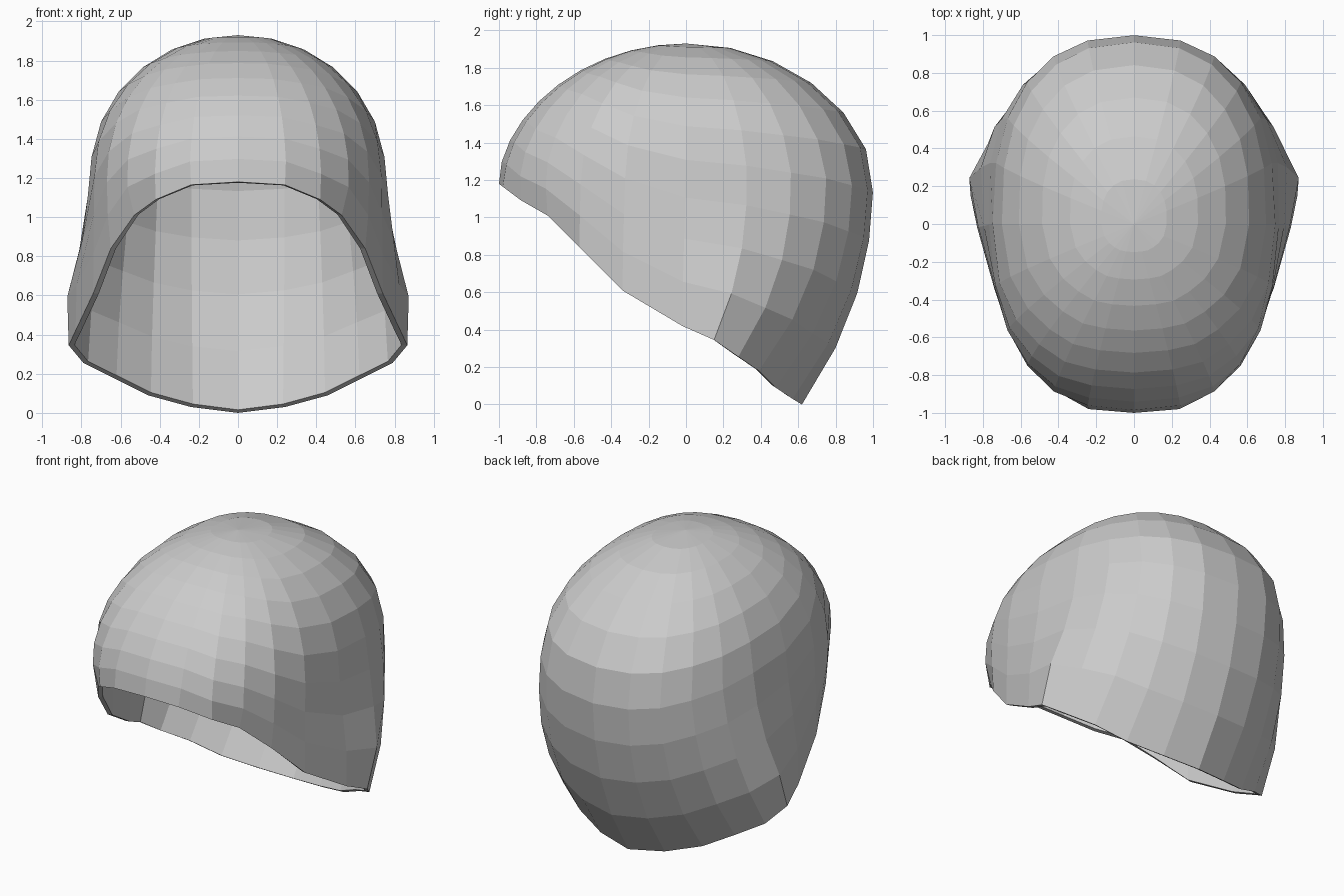
import bpy, bmesh
from math import sin, cos, pi, exp

if "Cube" in bpy.data.objects:
    bpy.data.objects.remove(bpy.data.objects["Cube"])

# Rim of the opening on the right half, front to back in 15 degree steps (x, y, z)
RIM = [(0, -1, 1.18), (.24, -.98, 1.165), (.42, -.88, 1.09), (.53, -.74, 1.01),
       (.65, -.57, .84), (.74, -.34, .61), (.83, -.02, .42), (.865, .15, .345),
       (.79, .28, .255), (.64, .39, .18), (.46, .48, .09), (.24, .57, .03), (0, .62, 0)]
MID, TOP, ROWS = 1.2, 1.93, 10


def dome(phi, z):
    """Upper cap: rounded oval that shrinks towards the crown."""
    t = max(0, (z - MID) / (TOP - MID))
    c = cos(phi)
    x = .755 * abs(sin(phi)) ** .83 * (1 - t ** 2.1) ** .5
    y = -(1 if c > 0 else -1) * abs(c) ** .83 * (1 - t ** 1.75) ** .5
    return x, y


def ease(a, b, s, outward):
    return a + (b - a) * (1 - (1 - s) ** 2.2 if outward else s ** 1.4)


def point(col, row):
    """Point on the right half of the cap."""
    phi = col * pi / 12
    rx, ry, rz = RIM[col]
    z = rz + (TOP - rz) * sin(row / ROWS * pi / 2)
    x, y = dome(phi, z)
    if z < MID:
        s = (z - rz) / (MID - rz)
        x = ease(rx, x, s, x > rx)
        y = ease(ry, y, s, abs(y) > abs(ry))
        # Ear bulge
        if row and 0 < col < 12:
            x += .035 * exp(-((y - .18) / .17) ** 2 - ((z - .58) / .22) ** 2)
    return x, y, z


# Cap skin: columns run from the rim up to the crown
bm = bmesh.new()
cols = []
for k in range(24):
    side, c = (1, k) if k <= 12 else (-1, 24 - k)
    cols.append([bm.verts.new((side * p[0], p[1], p[2]))
                 for p in (point(c, r) for r in range(ROWS))])
crown = bm.verts.new((0, 0, TOP))
for k in range(24):
    a, b = cols[k], cols[(k + 1) % 24]
    for r in range(ROWS - 1):
        bm.faces.new((a[r], b[r], b[r + 1], a[r + 1]))
    bm.faces.new((a[-1], b[-1], crown))
mesh = bpy.data.meshes.new("cap")
bm.to_mesh(mesh)
bm.free()
cap = bpy.data.objects.new("cap", mesh)
bpy.context.collection.objects.link(cap)

# Thin wall, grown inwards
wall = cap.modifiers.new("wall", 'SOLIDIFY')
wall.thickness = .03
wall.offset = -1
